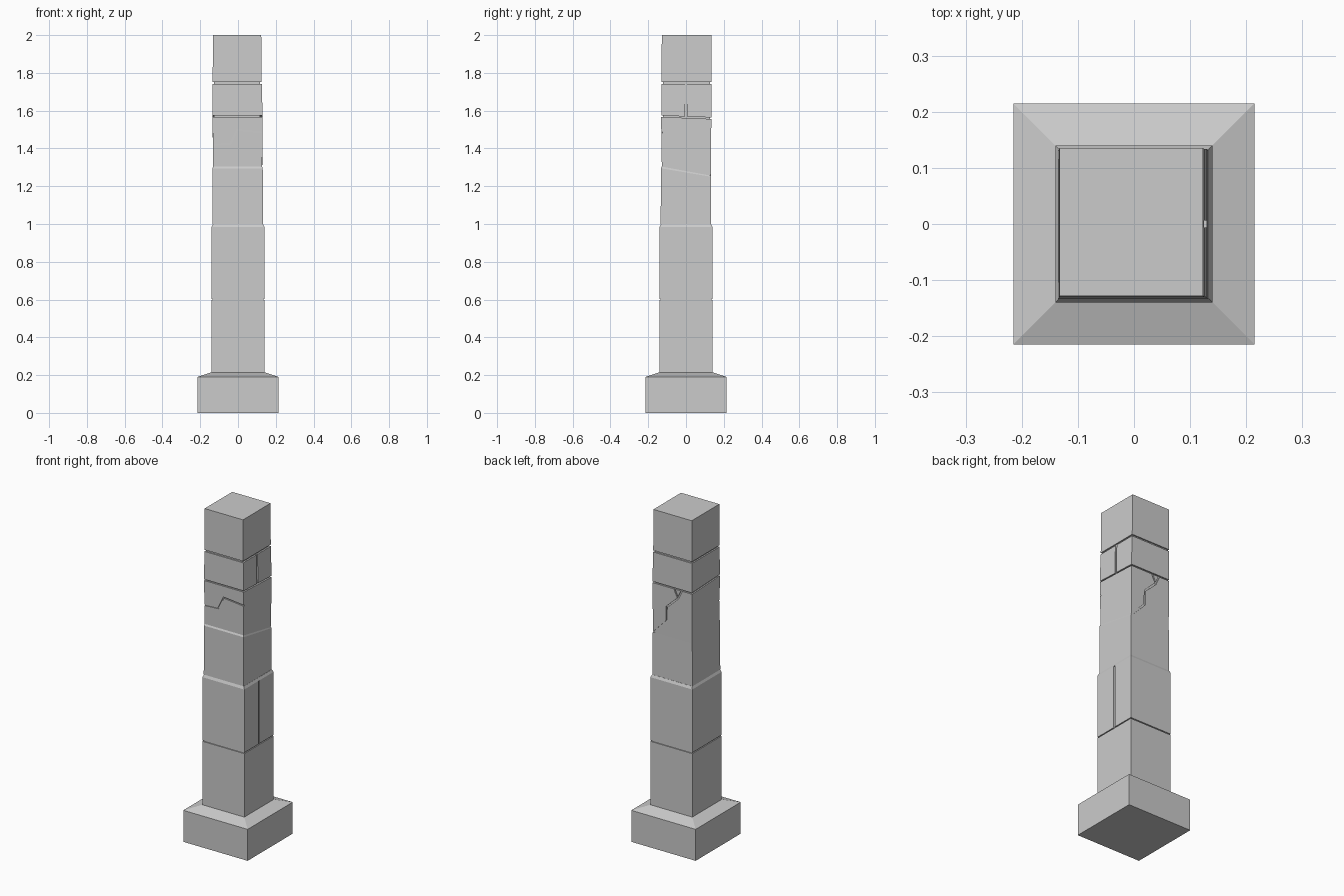
import bpy, bmesh
from mathutils import Vector

if "Cube" in bpy.data.objects:
    bpy.data.objects.remove(bpy.data.objects["Cube"])


def block(name, low, high, zf0, zf1, zb0=None, zb1=None):
    """Six-sided stone. low/high = (x0, x1, y0, y1); zf = front heights, zb = back heights."""
    zb0 = zf0 if zb0 is None else zb0
    zb1 = zf1 if zb1 is None else zb1
    bm = bmesh.new()
    rings = []
    for (x0, x1, y0, y1), zf, zb in ((low, zf0, zb0), (high, zf1, zb1)):
        rings.append([bm.verts.new(p) for p in
                      ((x0, y0, zf), (x1, y0, zf), (x1, y1, zb), (x0, y1, zb))])
    a, b = rings
    bm.faces.new(a[::-1])
    bm.faces.new(b)
    for i in range(4):
        j = (i + 1) % 4
        bm.faces.new((a[i], a[j], b[j], b[i]))
    return finish(bm, name)


def finish(bm, name):
    bmesh.ops.recalc_face_normals(bm, faces=bm.faces)
    me = bpy.data.meshes.new(name)
    bm.to_mesh(me)
    bm.free()
    ob = bpy.data.objects.new(name, me)
    bpy.context.collection.objects.link(ob)
    return ob


def square(h):
    return (-h, h, -h, h)


def carve(target, path, width, place, d0, d1):
    """Cut a groove along a 2D path; place(u, z, d) maps it onto a side of the stone."""
    pts = [Vector(p) for p in path]
    bm = bmesh.new()
    rings = []
    for i, p in enumerate(pts):
        tin = (p - pts[max(i - 1, 0)]).normalized()
        tout = (pts[min(i + 1, len(pts) - 1)] - p).normalized()
        t = (tin + tout).normalized()
        ref = tout if tout.length > 0 else tin
        n = Vector((-t.y, t.x)) * (width / 2 / max(t.dot(ref), 0.5))
        rings.append([bm.verts.new(place(*q, d)) for q, d in
                      ((p + n, d0), (p - n, d0), (p - n, d1), (p + n, d1))])
    bm.faces.new(rings[0])
    bm.faces.new(rings[-1][::-1])
    for a, b in zip(rings, rings[1:]):
        for i in range(4):
            j = (i + 1) % 4
            bm.faces.new((a[i], a[j], b[j], b[i]))
    cutter = finish(bm, "groove_cutter")
    cutter.hide_render = True
    mod = target.modifiers.new("groove", "BOOLEAN")
    mod.operation, mod.solver, mod.object = "DIFFERENCE", "EXACT", cutter
    bpy.context.view_layer.objects.active = target
    bpy.ops.object.modifier_apply(modifier=mod.name)
    bpy.data.objects.remove(cutter)


def on_right(u, z, d):
    return (d, u, z)


def on_face_y(u, z, d):
    return (u, d, z)


# Plinth with sloped cap
block("plinth", square(0.215), square(0.215), 0, 0.19)
block("plinth_cap", square(0.215), square(0.14), 0.19, 0.215)

# Recessed cores seen inside the joints
block("lower_core", square(0.134), square(0.134), 0.2, 0.98)
block("upper_core", (-0.126, 0.117, -0.122, 0.126),
      (-0.126, 0.117, -0.122, 0.126), 0.95, 1.95)

# Lower shaft stones
block("lower_stone", square(0.14), square(0.14), 0.215, 0.598)
split_stone = block("split_stone", square(0.14), square(0.14), 0.604, 0.985)
block("shaft_shoulder", square(0.14), square(0.133), 0.985, 1.0)

# Cracked upper stones, broken along a slanted ledge
block("broken_stone_lower", (-0.135, 0.132, -0.134, 0.132),
      (-0.134, 0.131, -0.133, 0.132), 1.0, 1.295, 1.0, 1.25)
block("broken_ledge", (-0.134, 0.131, -0.133, 0.132),
      (-0.133, 0.128, -0.128, 0.132), 1.295, 1.304, 1.25, 1.256)
cracked = block("cracked_stone", (-0.133, 0.128, -0.128, 0.132),
                (-0.134, 0.130, -0.132, 0.134), 1.304, 1.567, 1.256, 1.556)

# Top stones, leaning slightly
joint_stone = block("joint_stone", (-0.134, 0.130, -0.131, 0.134),
                    (-0.134, 0.126, -0.130, 0.134), 1.574, 1.742, 1.564, 1.742)
block("top_stone", (-0.134, 0.125, -0.130, 0.134),
      (-0.133, 0.123, -0.128, 0.135), 1.752, 2.0)

# Upright seams on the right side
carve(split_stone, [(0, 0.59), (0, 1.0)], 0.013, on_right, 0.1345, 0.16)
carve(joint_stone, [(0, 1.55), (0, 1.76)], 0.012, on_right, 0.1205, 0.15)

# Stepped crack on the front, forked crack on the back
carve(cracked, [(-0.15, 1.418), (-0.04, 1.424), (-0.005, 1.498), (0.15, 1.482)],
      0.007, on_face_y, -0.15, -0.1245)
carve(cracked, [(0.15, 1.23), (0.035, 1.35), (0.035, 1.435), (-0.04, 1.505), (-0.075, 1.58)],
      0.009, on_face_y, 0.127, 0.15)
carve(cracked, [(-0.042, 1.502), (-0.005, 1.58)], 0.008, on_face_y, 0.127, 0.15)
